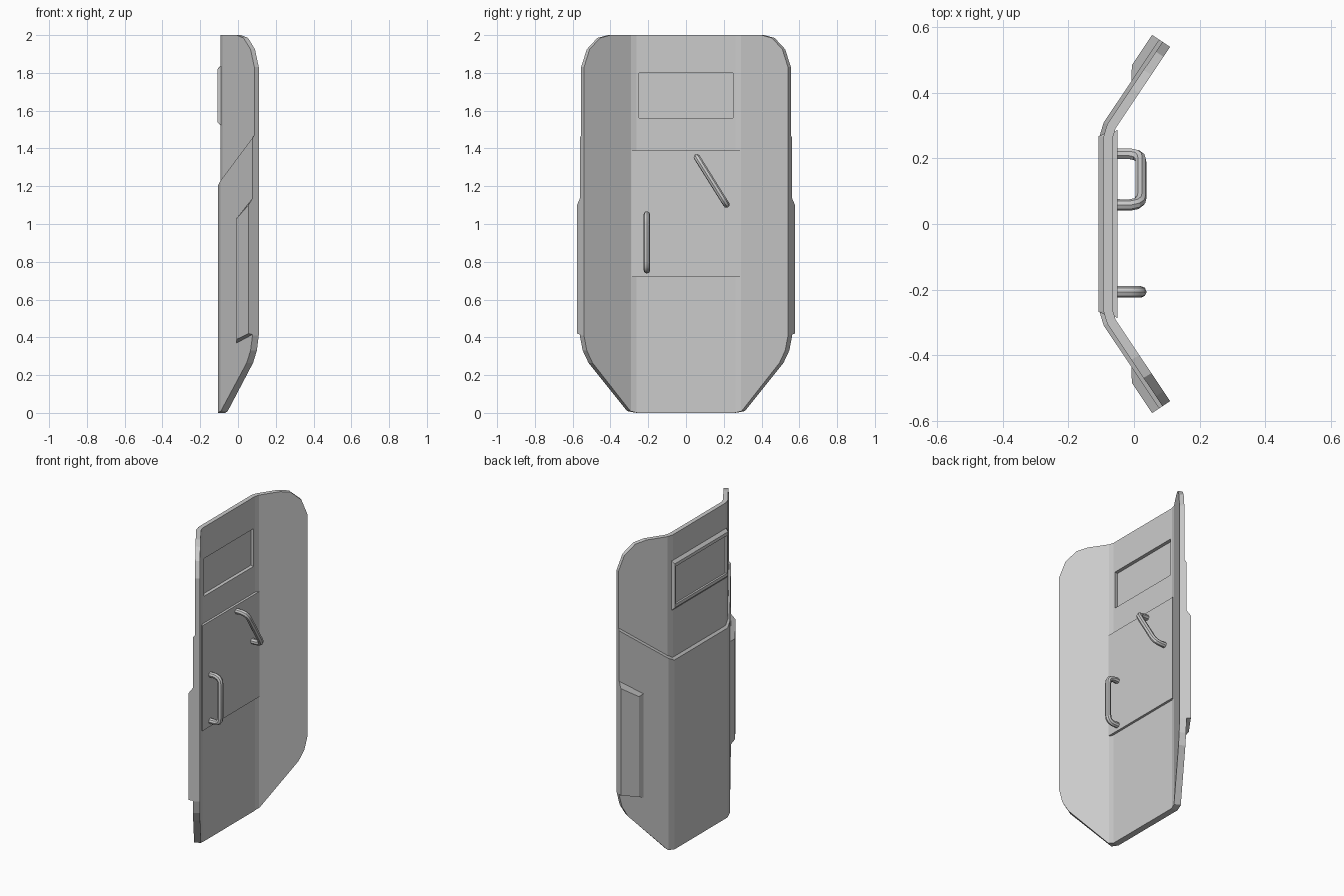
import bpy, bmesh
from mathutils import Vector

if "Cube" in bpy.data.objects:
    bpy.data.objects.remove(bpy.data.objects["Cube"])

# One painted-metal colour
GREY = (0.6, 0.6, 0.6, 1)
mat = bpy.data.materials.new("plain grey")
mat.use_nodes = True
mat.diffuse_color = GREY
mat.node_tree.nodes["Principled BSDF"].inputs["Base Color"].default_value = GREY

# Inner surface of the folded shield, seen from above (one half)
PATH = [Vector(p) for p in ((-0.065, 0), (-0.065, 0.262), (-0.056, 0.292), (0.11, 0.54))]
DIRS = [(q - p).normalized() for p, q in zip(PATH, PATH[1:])]
NORMALS = [Vector((-d.y, d.x)) for d in DIRS]
KNOTS = [0]
for p, q in zip(PATH, PATH[1:]):
    KNOTS.append(KNOTS[-1] + (q - p).length)
FOLD, WING, END = KNOTS[1:]


def knot_normal(i):
    """Mitred outward offset at a path point."""
    if i in (0, len(PATH) - 1):
        return NORMALS[min(i, len(NORMALS) - 1)]
    m = NORMALS[i - 1] + NORMALS[i]
    return m * 2 / m.length_squared


def fold(co):
    """Bend flat coordinates (sideways, outward, up) round the shield."""
    u, d, z = co
    side = -1 if u < 0 else 1
    u = abs(u)
    i = 0 if u <= FOLD else 1 if u <= WING else 2
    t = (u - KNOTS[i]) / (KNOTS[i + 1] - KNOTS[i])
    n0, n1 = knot_normal(i), knot_normal(i + 1)
    if i != 1:
        # Flat panels keep a straight offset apart from the mitred fold
        n0, n1 = (n0, n1) if t <= 1 else (NORMALS[i], NORMALS[i])
    p = PATH[i].lerp(PATH[i + 1], t) + n0.lerp(n1, t) * d
    return Vector((p.x, p.y * side, z))


def flat_u(y):
    """Sideways distance along the sheet for a depth y."""
    return y if y <= FOLD else WING + (y - PATH[2].y) / DIRS[2].y


def add_object(name, bm):
    bmesh.ops.recalc_face_normals(bm, faces=bm.faces)
    mesh = bpy.data.meshes.new(name)
    bm.to_mesh(mesh)
    bm.free()
    mesh.materials.append(mat)
    ob = bpy.data.objects.new(name, mesh)
    bpy.context.collection.objects.link(ob)
    return ob


def slab(name, inner, outer, d0, d1):
    """Loft an inner to an outer outline, then fold it with the shield."""
    bm = bmesh.new()
    a = [bm.verts.new((u, d0, z)) for u, z in inner]
    b = [bm.verts.new((u, d1, z)) for u, z in outer]
    bm.faces.new(a)
    bm.faces.new(b[::-1])
    n = len(a)
    for i in range(n):
        j = (i + 1) % n
        bm.faces.new((a[i], b[i], b[j], a[j]))
    for u in (-WING, -FOLD, FOLD, WING):
        bmesh.ops.bisect_plane(bm, geom=bm.verts[:] + bm.edges[:] + bm.faces[:],
                               plane_co=(u, 0, 0), plane_no=(1, 0, 0), dist=1e-5)
    for v in bm.verts:
        v.co = fold(v.co)
    return add_object(name, bm)


def mirrored(half):
    return half + [(-u, z) for u, z in reversed(half)]


def rect(w, z0, z1):
    return mirrored([(w, z0), (w, z1)])


def cut_window(ob):
    cutter = slab("window_cutter", rect(0.25, 1.56, 1.8), rect(0.25, 1.56, 1.8), -0.1, 0.15)
    cutter.hide_render = True
    mod = ob.modifiers.new("window", 'BOOLEAN')
    mod.operation, mod.solver, mod.object = 'DIFFERENCE', 'EXACT', cutter
    bpy.context.view_layer.objects.active = ob
    bpy.ops.object.modifier_apply(modifier=mod.name)
    bpy.data.objects.remove(cutter)


# Main folded panel
lower = [(flat_u(y), z) for y, z in
         ((0.262, 0), (0.295, 0.01), (0.495, 0.265), (0.525, 0.33), (0.54, 0.41))]
upper = [(flat_u(y), z) for y, z in ((0.54, 1.83), (0.51, 1.925), (0.455, 1.985), (0.4, 2))]
outline = mirrored(lower + upper)
panel = slab("main_panel", outline, outline, 0, 0.028)
cut_window(panel)

# Lower armour layer with a bevelled top edge
armour = [mirrored(lower + [(END, 1.47 - drop), (FOLD, 1.22 - drop)]) for drop in (0, 0.014)]
slab("lower_armour", armour[0], armour[1], 0.028, 0.04)

# Window frame and pane
frame = slab("window_frame", rect(0.27, 1.522, 1.837), rect(0.261, 1.54, 1.82), 0.028, 0.044)
cut_window(frame)
slab("window_pane", rect(0.25, 1.56, 1.8), rect(0.25, 1.56, 1.8), 0.022, 0.032)

# Raised pads on both wings
pad_in = [(0.444, 0.37), (END, 0.415), (END, 1.135), (0.444, 1.03)]
pad_out = [(0.484, 0.39), (END, 0.42), (END, 1.1), (0.484, 1.03)]
for side, name in ((1, "left_pad"), (-1, "right_pad")):
    slab(name, [(u * side, z) for u, z in pad_in],
         [(u * side, z) for u, z in pad_out], 0.04, 0.066)

# Backing plate that carries the handles
bm = bmesh.new()
bmesh.ops.create_cube(bm, size=1)
for v in bm.verts:
    x, y, z = v.co
    half = 0.288 if x > 0 else 0.276
    v.co = (-0.05 if x > 0 else -0.066, half * (1 if y > 0 else -1), 1.39 if z > 0 else 0.72)
add_object("backing_plate", bm)


def handle(name, start, end):
    """Round bar with bent legs between two points (y, z) on the plate."""
    p, q = Vector((0, *start)), Vector((0, *end))
    along = (q - p).normalized()
    legs = [(-0.055, 0), (-0.012, 0), (0.008, 0.008), (0.018, 0.022), (0.021, 0.045)]
    pts = [p + along * s + Vector((x, 0, 0)) for x, s in legs]
    pts += [q - along * s + Vector((x, 0, 0)) for x, s in reversed(legs)]
    cu = bpy.data.curves.new(name, 'CURVE')
    cu.dimensions = '3D'
    cu.bevel_depth = 0.0175
    cu.bevel_resolution = 2
    cu.use_fill_caps = True
    sp = cu.splines.new('POLY')
    sp.points.add(len(pts) - 1)
    for point, co in zip(sp.points, pts):
        point.co = (*co, 1)
    cu.materials.append(mat)
    ob = bpy.data.objects.new(name, cu)
    bpy.context.collection.objects.link(ob)
    bpy.ops.object.select_all(action='DESELECT')
    ob.select_set(True)
    bpy.context.view_layer.objects.active = ob
    bpy.ops.object.convert(target='MESH')
    bpy.ops.object.shade_smooth_by_angle()


handle("upright_handle", (-0.207, 0.755), (-0.207, 1.05))
handle("slanted_handle", (0.058, 1.353), (0.214, 1.103))
